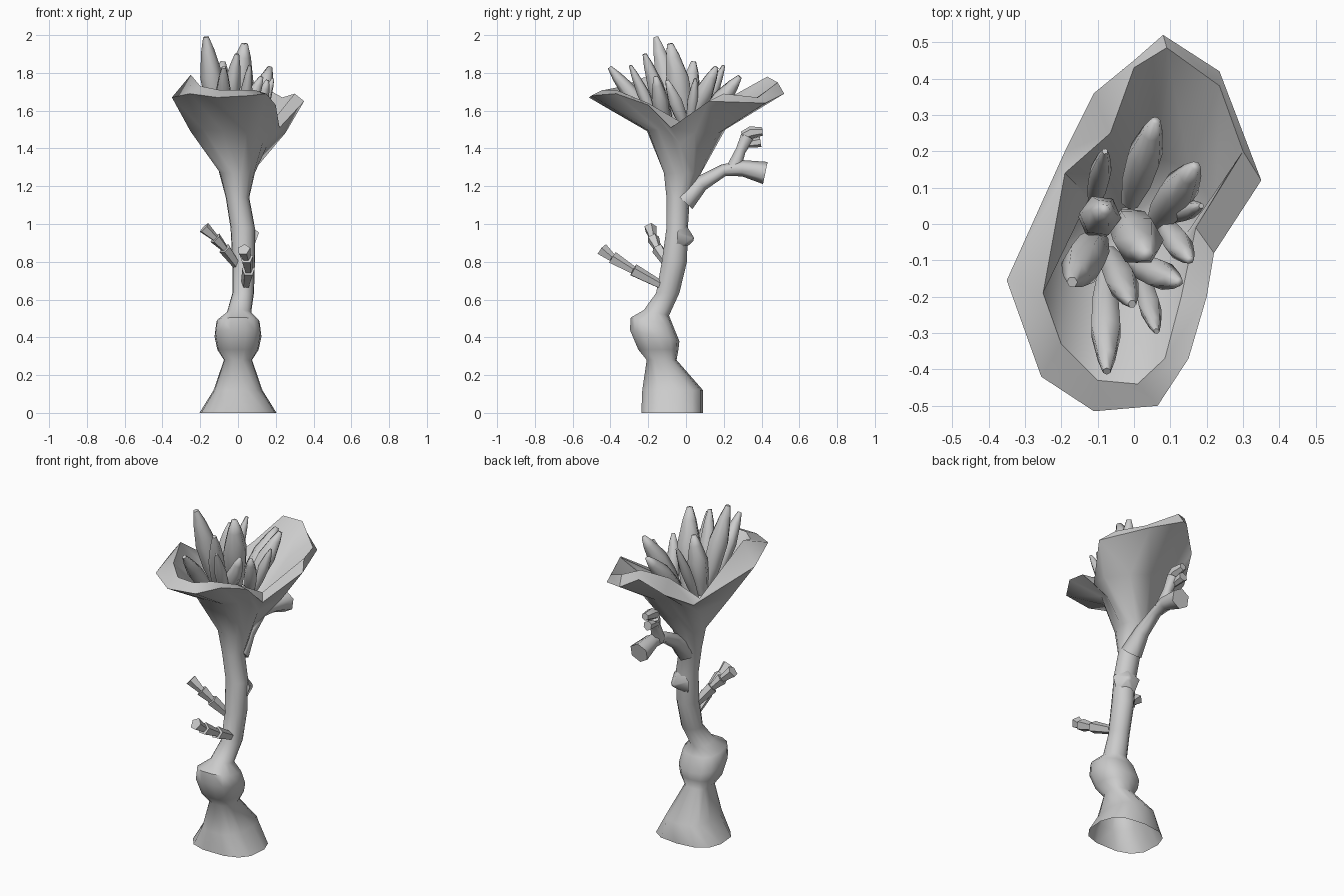
import bpy, math
from mathutils import Vector


def make(name, rings, cap_start=True, cap_end=True, angle=55):
    """Loft a list of equal-length point rings into one smooth-by-angle object."""
    n = len(rings[0])
    verts = [tuple(p) for r in rings for p in r]
    faces = []
    for k in range(len(rings) - 1):
        for i in range(n):
            j = (i + 1) % n
            faces.append((k * n + i, (k + 1) * n + i, (k + 1) * n + j, k * n + j))
    if cap_start:
        faces.append(tuple(range(n)))
    if cap_end:
        faces.append(tuple(reversed(range((len(rings) - 1) * n, len(rings) * n))))
    me = bpy.data.meshes.new(name)
    me.from_pydata(verts, [], faces)
    me.update()
    ob = bpy.data.objects.new(name, me)
    bpy.context.collection.objects.link(ob)
    bpy.ops.object.select_all(action='DESELECT')
    ob.select_set(True)
    bpy.context.view_layer.objects.active = ob
    bpy.ops.object.shade_smooth_by_angle(angle=math.radians(angle))
    return ob


def oval(x0, x1, y0, y1, z, tilt=0.0, power=1.0, n=13):
    """Clockwise ring from its extents; tilt raises the front, power < 1 squares it."""
    cx, cy, rx, ry = (x0 + x1) / 2, (y0 + y1) / 2, (x1 - x0) / 2, (y1 - y0) / 2
    pts = []
    for i in range(n):
        a = 2 * math.pi * i / n
        s = math.copysign(abs(math.sin(a)) ** power, math.sin(a))
        c = math.copysign(abs(math.cos(a)) ** power, math.cos(a))
        pts.append((cx + rx * s, cy + ry * c, z - tilt * c))
    return pts


def tube(name, path, radii, sides=6, angle=55):
    """Tapered tube along a path of points."""
    path = [Vector(p) for p in path]
    rings = []
    for k, p in enumerate(path):
        d = path[min(k + 1, len(path) - 1)] - path[max(k - 1, 0)]
        q = d.to_track_quat('Z', 'Y')
        rings.append([p + q @ Vector((radii[k] * math.sin(2 * math.pi * i / sides),
                                      radii[k] * math.cos(2 * math.pi * i / sides), 0))
                      for i in range(sides)])
    return make(name, rings, angle=angle)


# Stalk: flared open foot, bulb, leaning stem
stalk = [
    oval(-.205, .205, -.24, .09, 0, 0, .75),
    oval(-.13, .13, -.235, .09, .12, 0, .75),
    oval(-.075, .075, -.21, -.05, .28, 0, .8),
    oval(-.11, .11, -.255, -.04, .335, 0, .8),
    oval(-.125, .125, -.30, -.035, .41, .03, .8),
    oval(-.115, .115, -.295, -.07, .485, .02, .8),
    oval(-.06, .07, -.225, -.09, .53, .015),
    oval(-.03, .085, -.16, -.035, .635),
    oval(-.03, .09, -.13, .005, .80),
    oval(-.04, .09, -.105, .01, .98),
    oval(-.065, .06, -.105, .02, 1.14),
    oval(-.10, .09, -.12, .08, 1.27),
]

# Trumpet flower: outer rim and inner lip, clockwise from the back
rim = [(.08, .52, 1.69), (.235, .42, 1.64), (.35, .12, 1.65), (.22, -.08, 1.51),
       (.20, -.20, 1.63), (.15, -.37, 1.69), (.065, -.50, 1.68), (-.11, -.515, 1.67),
       (-.255, -.42, 1.69), (-.35, -.155, 1.67), (-.19, .20, 1.53), (-.11, .36, 1.63),
       (.0, .45, 1.73)]
lip = [(.09, .485, 1.75), (.235, .38, 1.67), (.30, .20, 1.69), (.17, -.01, 1.53),
       (.13, -.20, 1.64), (.085, -.37, 1.71), (.01, -.44, 1.71), (-.10, -.43, 1.71),
       (-.20, -.33, 1.73), (-.25, -.19, 1.79), (-.19, .14, 1.55), (-.065, .25, 1.68),
       (.0, .43, 1.78)]


def throat(k, lift):
    return [(x * .72 * k, y * .4 * k, 1.42 + .42 * (z - 1.5) + lift) for x, y, z in rim]


make("stalk_and_flower",
     stalk + [throat(1, 0), rim, lip, throat(.9, .03), oval(-.06, .05, -.06, .05, 1.34)],
     cap_start=False)

# Pointed petals in the cup: (base x, base y), tip, widest radius
petals = [
    ((-.08, -.14), (-.075, -.405, 1.83), .046),
    ((.02, -.14), (.062, -.295, 1.84), .033),
    ((.00, -.11), (.125, -.16, 1.78), .044),
    ((-.07, -.08), (-.005, -.22, 1.90), .046),
    ((-.10, -.04), (-.17, -.16, 1.99), .060),
    ((.08, .00), (.155, -.10, 1.76), .040),
    ((-.02, .01), (.035, -.085, 1.955), .070),
    ((-.11, .00), (-.08, .04, 1.86), .058),
    ((-.11, .06), (-.08, .20, 1.84), .033),
    ((-.01, .06), (.06, .285, 1.78), .052),
    ((.06, .00), (.17, .16, 1.83), .055),
    ((.09, .02), (.185, .05, 1.77), .030),
]
for i, ((bx, by), tip, r) in enumerate(petals):
    b, t = Vector((bx, by, 1.5)), Vector(tip)
    tube(f"petal_{i + 1}", [b, b.lerp(t, .3), b.lerp(t, .58), b.lerp(t, .85), t],
         [r * .5, r * .9, r, r * .6, r * .25], angle=75)

# Rear forked branch
tube("rear_branch", [(.01, -.01, 1.12), (.01, .08, 1.215), (.01, .20, 1.285), (.02, .30, 1.295),
                     (.02, .42, 1.27)], [.06, .042, .032, .043, .06], angle=75)
tube("rear_branch_fork", [(.01, .25, 1.29), (0, .29, 1.39), (-.01, .325, 1.46)],
     [.04, .028, .038], angle=75)
tube("rear_branch_tip", [(-.01, .30, 1.465), (-.01, .345, 1.485), (-.01, .405, 1.49)],
     [.025, .033, .022])
tube("rear_branch_nub", [(-.02, .30, 1.42), (-.02, .395, 1.435)], [.018, .028])

# Stem twigs built of flared segments
twigs = {
    "front_twig": ([(.04, -.12, .67), (.055, -.28, .755), (.045, -.39, .82), (.03, -.445, .865)],
                   [.022, .036]),
    "left_twig": ([(.01, -.08, .76), (-.07, -.15, .87), (-.12, -.175, .925), (-.18, -.19, .98)],
                  [.020, .034]),
}
for name, (pts, r) in twigs.items():
    for k in range(3):
        tube(f"{name}_segment_{k + 1}", [pts[k], pts[k + 1]], r, 5)

# Small thorn on the back of the stem
tube("stem_thorn", [(.04, -.02, .93), (.065, .036, .92)], [.08, .015], 5)
